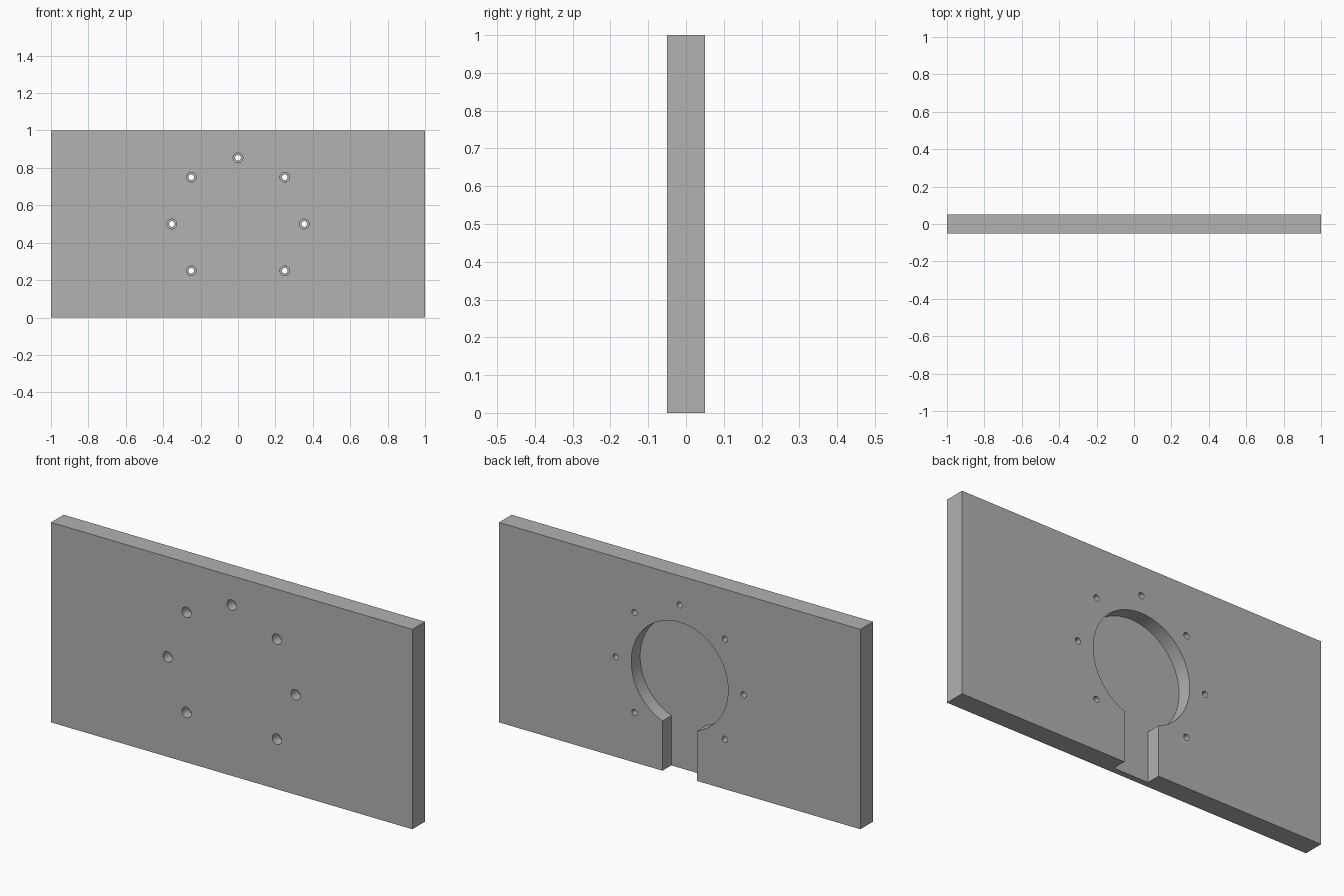
import bpy, bmesh
from math import sin, cos, asin, pi, radians

WIDTH, THICK, HEIGHT = 2.0, 0.1, 1.0
MID_Z = 0.5
BACK = THICK / 2
FRONT = -THICK / 2
POCKET_R, SLOT_HALF, POCKET_DEPTH = 0.268, 0.095, 0.07
BOLT_R, HOLE_R, BORE_R, BORE_DEPTH = 0.354, 0.015, 0.026, 0.05

default = bpy.data.objects.get("Cube")
if default:
    bpy.data.objects.remove(default, do_unlink=True)

grey = bpy.data.materials.new("plate grey")
grey.use_nodes = True
colour = (0.445, 0.445, 0.445, 1)
grey.diffuse_color = colour
grey.node_tree.nodes["Principled BSDF"].inputs["Base Color"].default_value = colour


def prism(name, outline, y0, y1):
    """Extrude an x-z outline from y0 to y1."""
    bm = bmesh.new()
    face = bm.faces.new([bm.verts.new((x, y0, z)) for x, z in outline])
    grown = bmesh.ops.extrude_face_region(bm, geom=[face])["geom"]
    for v in grown:
        if isinstance(v, bmesh.types.BMVert):
            v.co.y = y1
    bmesh.ops.recalc_face_normals(bm, faces=bm.faces)
    mesh = bpy.data.meshes.new(name)
    bm.to_mesh(mesh)
    bm.free()
    mesh.materials.append(grey)
    ob = bpy.data.objects.new(name, mesh)
    bpy.context.collection.objects.link(ob)
    return ob


def arc(cx, cz, r, start, end, n):
    return [(cx + r * cos(start + (end - start) * i / n),
             cz + r * sin(start + (end - start) * i / n)) for i in range(n + 1)]


def circle(cx, cz, r, n=32):
    return arc(cx, cz, r, 0, 2 * pi, n)[:-1]


# Rectangular plate
w = WIDTH / 2
plate = prism("plate", [(-w, 0), (w, 0), (w, HEIGHT), (-w, HEIGHT)], FRONT, BACK)

# Keyhole pocket in the back, open at the bottom edge
gap = asin(SLOT_HALF / POCKET_R)
keyhole = arc(0, MID_Z, POCKET_R, -pi / 2 + gap, 1.5 * pi - gap, 72)
keyhole += [(-SLOT_HALF, -0.1), (SLOT_HALF, -0.1)]
cutters = [prism("pocket_cutter", keyhole, BACK - POCKET_DEPTH, BACK + 0.1)]

# Ring of counterbored bolt holes, none above the slot
for step in range(-1, 6):
    if step == -2:
        continue
    a = radians(45 * step)
    x, z = BOLT_R * cos(a), MID_Z + BOLT_R * sin(a)
    cutters.append(prism("hole_cutter", circle(x, z, HOLE_R), FRONT - 0.1, BACK + 0.1))
    cutters.append(prism("bore_cutter", circle(x, z, BORE_R), FRONT - 0.1, FRONT + BORE_DEPTH))

for cutter in cutters:
    cutter.hide_render = True
    cut = plate.modifiers.new(cutter.name, "BOOLEAN")
    cut.operation = "DIFFERENCE"
    cut.solver = "EXACT"
    cut.object = cutter

# Bake the cuts and discard the cutters
bpy.context.view_layer.update()
graph = bpy.context.evaluated_depsgraph_get()
baked = bpy.data.meshes.new_from_object(plate.evaluated_get(graph))
plate.modifiers.clear()
plate.data = baked
baked.name = "plate"
for cutter in cutters:
    bpy.data.objects.remove(cutter, do_unlink=True)

bpy.ops.object.select_all(action="DESELECT")
plate.select_set(True)
bpy.context.view_layer.objects.active = plate
bpy.ops.object.shade_smooth_by_angle(angle=radians(30))
